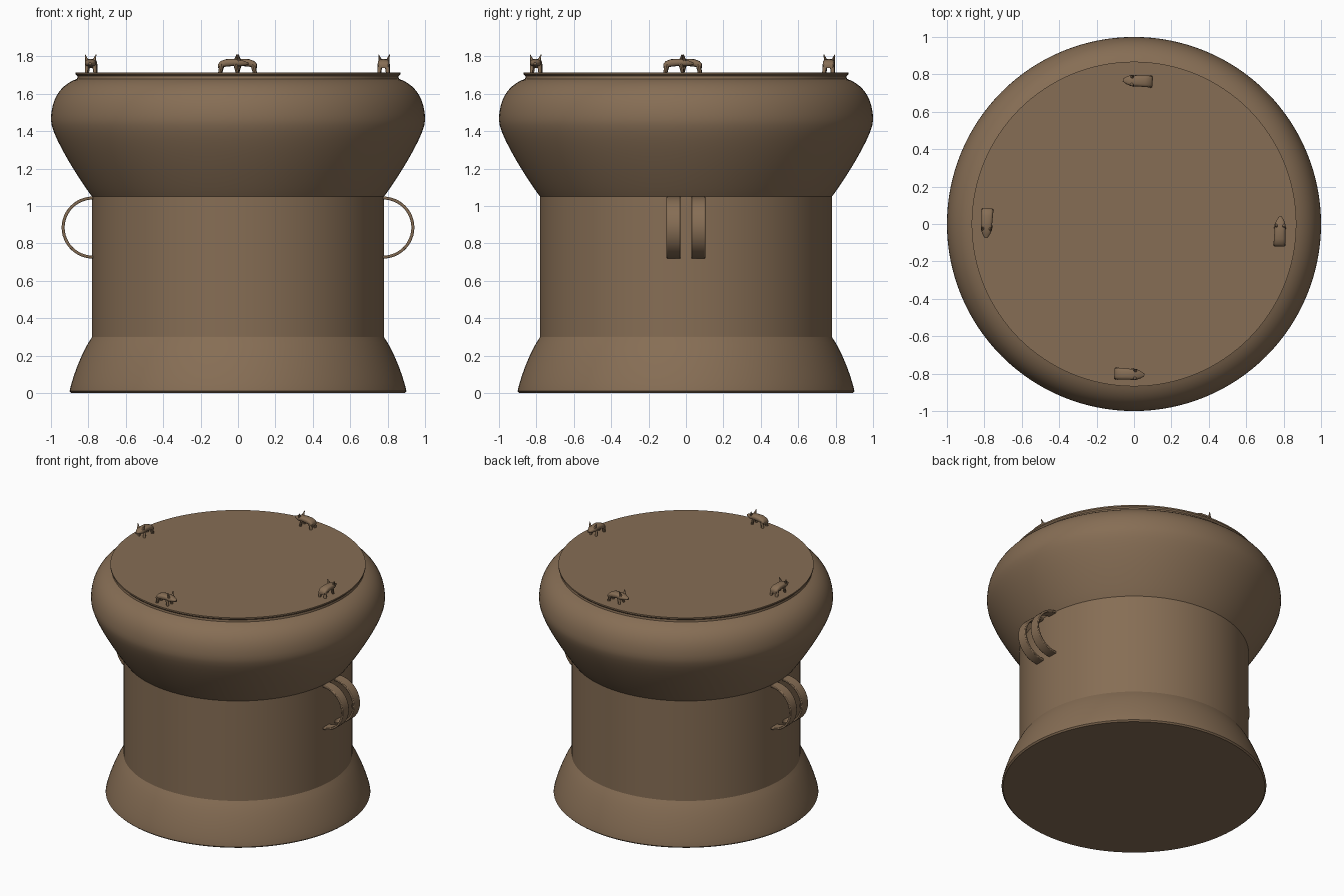
import bpy, bmesh, math
from mathutils import Vector, Matrix
from mathutils.geometry import interpolate_bezier

if "Cube" in bpy.data.objects:
    bpy.data.objects.remove(bpy.data.objects["Cube"])

bronze = bpy.data.materials.new("aged bronze")
bronze.diffuse_color = (0.24, 0.155, 0.09, 1)
bronze.use_nodes = True
bronze.node_tree.nodes["Principled BSDF"].inputs["Base Color"].default_value = bronze.diffuse_color


def finish(bm, name, angle=35, bevel=0):
    bmesh.ops.recalc_face_normals(bm, faces=bm.faces[:])
    me = bpy.data.meshes.new(name)
    bm.to_mesh(me)
    bm.free()
    ob = bpy.data.objects.new(name, me)
    bpy.context.collection.objects.link(ob)
    me.materials.append(bronze)
    if bevel:
        m = ob.modifiers.new("soft_edges", 'BEVEL')
        m.width, m.segments = bevel, 2
    bpy.ops.object.select_all(action='DESELECT')
    ob.select_set(True)
    bpy.context.view_layer.objects.active = ob
    bpy.ops.object.shade_smooth_by_angle(angle=math.radians(angle))
    return ob


def bez(*pts, n=12):
    v = [Vector((x, 0, z)) for x, z in pts]
    return [(p.x, p.z) for p in interpolate_bezier(*v, n)]


def loft(bm, rings):
    """Skin a list of equal-length rings and cap both ends."""
    vs = [[bm.verts.new(p) for p in r] for r in rings]
    n = len(vs[0])
    for a, b in zip(vs, vs[1:]):
        for i in range(n):
            bm.faces.new((a[i], a[(i + 1) % n], b[(i + 1) % n], b[i]))
    bm.faces.new(vs[0][::-1])
    bm.faces.new(vs[-1])


# Drum body: flared foot, straight waist, bulging shoulder, flat top with lip
profile = [(0.89, 0.0), (0.90, 0.01)]
profile += bez((0.898, 0.022), (0.88, 0.10), (0.83, 0.23), (0.78, 0.30), n=9)
profile += [(0.78, 1.05)]
profile += bez((0.78, 1.05), (0.82, 1.10), (1.0, 1.37), (1.0, 1.46))[1:]
profile += bez((1.0, 1.46), (1.0, 1.57), (0.95, 1.65), (0.86, 1.68))[1:]
profile += [(0.858, 1.695), (0.868, 1.705), (0.868, 1.715)]
SIDES = 128
bm = bmesh.new()
loft(bm, [[(r * math.cos(2 * math.pi * i / SIDES), r * math.sin(2 * math.pi * i / SIDES), z)
           for i in range(SIDES)] for r, z in profile])
finish(bm, "drum_body", 25)

# Paired strap handles on both sides
for sx, side in ((-1, "left"), (1, "right")):
    for yc, which in ((-0.066, "front"), (0.066, "back")):
        bm = bmesh.new()
        rings = []
        for k in range(25):
            t = math.pi * (k / 24 - 0.5)
            c, s = math.cos(t), math.sin(t)
            out = (0.775 + 0.168 * c, 0.885 + 0.166 * s)
            inn = (0.775 + 0.152 * c, 0.885 + 0.150 * s)
            h = 0.037
            rings.append([(sx * out[0], yc - h, out[1]), (sx * out[0], yc + h, out[1]),
                          (sx * inn[0], yc + h, inn[1]), (sx * inn[0], yc - h, inn[1])])
        loft(bm, rings)
        finish(bm, f"{side}_{which}_handle", bevel=0.004)


# Small animal figures walking counterclockwise round the rim
def animal(name, x, y, yaw):
    bm = bmesh.new()
    # rounded torso and pointed head: x, half width, bottom, top
    sections = [(-0.080, 0.026, 0.022, 0.046), (-0.068, 0.031, 0.022, 0.060),
                (-0.040, 0.031, 0.030, 0.070), (0.000, 0.029, 0.034, 0.071),
                (0.035, 0.030, 0.032, 0.070), (0.060, 0.020, 0.036, 0.060),
                (0.080, 0.007, 0.040, 0.052)]
    rings = []
    for px, w, lo, hi in sections:
        ring = []
        for i in range(16):
            c, s = math.cos(i * math.pi / 8), math.sin(i * math.pi / 8)
            q = lambda v: math.copysign(abs(v) ** 0.7, v)
            ring.append((px, w * q(c), (lo + hi) / 2 + (hi - lo) / 2 * q(s)))
        rings.append(ring)
    loft(bm, rings)

    def peg(base, tip, r0, r1):
        loft(bm, [[(p[0] + r * math.cos(i * math.pi / 4), p[1] + r * math.sin(i * math.pi / 4), p[2])
                   for i in range(8)] for p, r in ((base, r0), (tip, r1))])

    for s in (-1, 1):
        peg((-0.070, s * 0.023, -0.003), (-0.060, s * 0.019, 0.045), 0.010, 0.014)  # hind leg
        peg((0.022, s * 0.023, -0.003), (0.012, s * 0.019, 0.045), 0.008, 0.012)    # front leg
        peg((0.032, s * 0.018, 0.060), (0.026, s * 0.029, 0.094), 0.011, 0.002)     # ear
    bm.transform(Matrix.Translation((x, y, 1.715)) @ Matrix.Rotation(math.radians(yaw), 4, 'Z'))
    finish(bm, name, 45)


animal("front_animal", -0.025, -0.803, -3)
animal("right_animal", 0.78, -0.04, 88)
animal("back_animal", 0.02, 0.765, 177)
animal("left_animal", -0.787, 0.005, 267)
